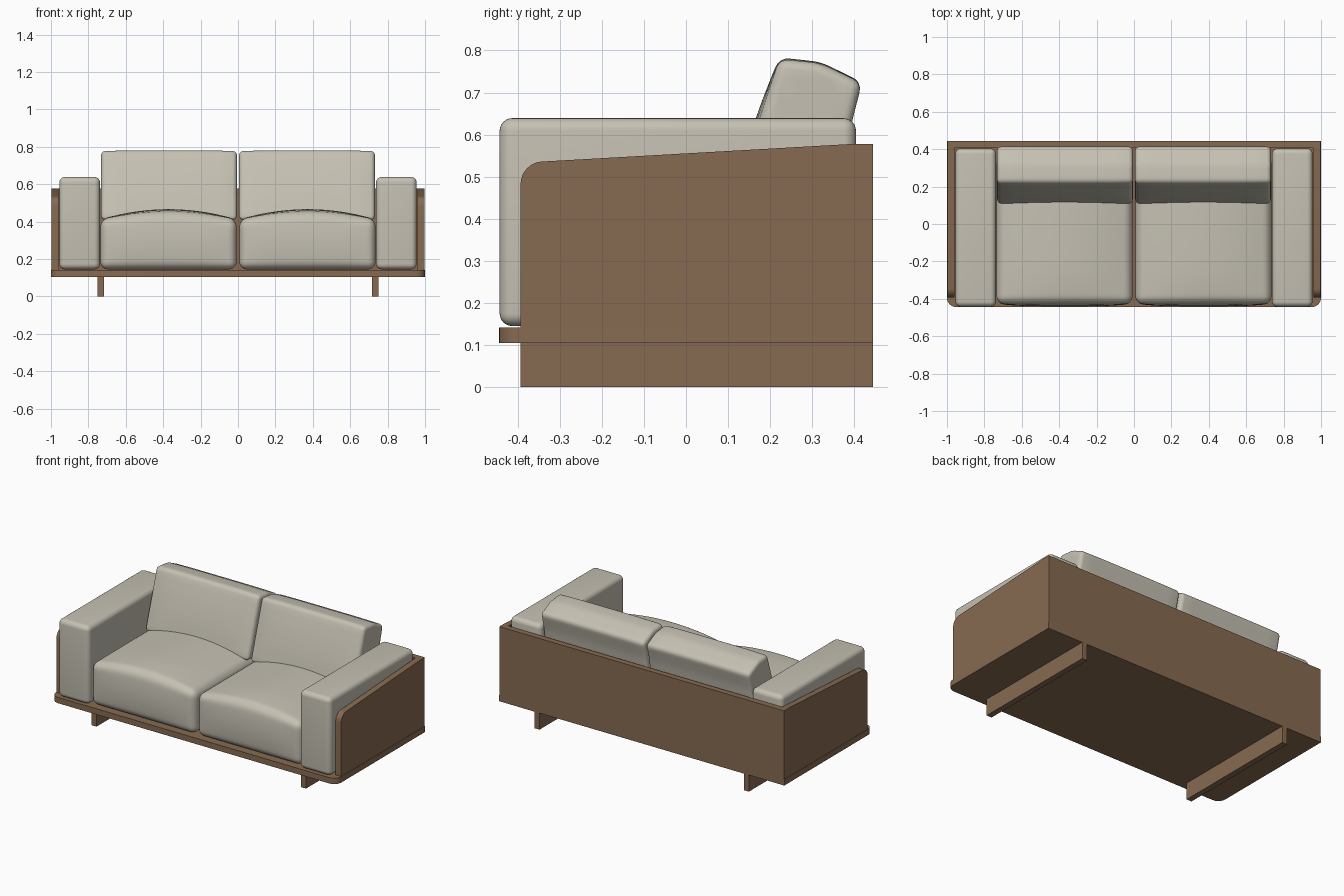
import bpy, bmesh, math
from mathutils import Vector

cube = bpy.data.objects.get("Cube")
if cube:
    bpy.data.objects.remove(cube, do_unlink=True)


def material(name, rgb):
    m = bpy.data.materials.new(name)
    m.use_nodes = True
    m.diffuse_color = (*rgb, 1)
    m.node_tree.nodes["Principled BSDF"].inputs["Base Color"].default_value = (*rgb, 1)
    return m


FABRIC = material("warm grey fabric", (0.56, 0.53, 0.45))
WOOD = material("brown wood", (0.24, 0.145, 0.083))


def prism(name, profile, axis, lo, hi, mat, radius=0.0, pick=None, segs=6, cuts=0, puff=None):
    """Extrude a 2D profile along x or z, round chosen edges, optionally puff it."""
    def place(a, b, t):
        return Vector((t, a, b)) if axis == "x" else Vector((a, b, t))
    bm = bmesh.new()
    rings = [[bm.verts.new(place(a, b, t)) for a, b in profile] for t in (lo, hi)]
    n = len(profile)
    for ring in rings:
        bm.faces.new(ring)
    for i in range(n):
        j = (i + 1) % n
        bm.faces.new((rings[0][i], rings[0][j], rings[1][j], rings[1][i]))
    bmesh.ops.recalc_face_normals(bm, faces=bm.faces)
    if radius:
        edges = [e for e in bm.edges if pick is None or pick(e)]
        bmesh.ops.bevel(bm, geom=edges, offset=radius, segments=segs, profile=0.5,
                        affect="EDGES", clamp_overlap=True)
    # Slice the soft parts so that they can bulge evenly
    if cuts:
        low = [min(v.co[k] for v in bm.verts) for k in range(3)]
        high = [max(v.co[k] for v in bm.verts) for k in range(3)]
        for k in range(3):
            no = Vector([float(k == q) for q in range(3)])
            for c in range(1, cuts):
                co = no * (low[k] + (high[k] - low[k]) * c / cuts)
                bmesh.ops.bisect_plane(bm, geom=bm.verts[:] + bm.edges[:] + bm.faces[:],
                                       plane_co=co, plane_no=no, dist=1e-5)
        for v in bm.verts:
            u = [2 * (v.co[k] - low[k]) / (high[k] - low[k]) - 1 for k in range(3)]
            v.co += Vector(puff(*u))
    mesh = bpy.data.meshes.new(name)
    bm.to_mesh(mesh)
    bm.free()
    mesh.materials.append(mat)
    ob = bpy.data.objects.new(name, mesh)
    bpy.context.collection.objects.link(ob)
    if radius:
        bpy.ops.object.select_all(action="DESELECT")
        ob.select_set(True)
        bpy.context.view_layer.objects.active = ob
        bpy.ops.object.shade_smooth_by_angle(angle=math.radians(35))
    return ob


def rect(a0, a1, b0, b1):
    return [(a0, b0), (a1, b0), (a1, b1), (a0, b1)]


def middle(e):
    return (e.verts[0].co + e.verts[1].co) / 2


def upright_front(e):
    d = e.verts[0].co - e.verts[1].co
    return abs(d.z) > 0.01 and abs(d.x) < 0.01 and middle(e).y < 0


def panel_corner(e):
    m = middle(e)
    return abs(e.verts[0].co.x - e.verts[1].co.x) > 0.01 and m.y < -0.3 and m.z > 0.4


def seat_puff(u, v, w):
    up = (w + 1) / 2
    crown = 0.055 * (1 - u * u) * (1 - 0.35 * v ** 4)
    front = -0.015 * (1 - u ** 4) * (1 - w * w) if v < 0 else 0
    return (0, front, crown * up)


def back_puff(u, v, w):
    bulge = (1 - u ** 4) * (1 - w * w)
    return (0, -0.012 * bulge if v < 0.3 else 0, 0.004 * (1 - u ** 4) * max(w, 0))


FRONT, BACK = -0.444, 0.444
BASE_LOW, BASE_TOP = 0.105, 0.142

# Wooden platform with rounded front corners, and back panel
prism("base_board", rect(-1, 1, FRONT, BACK), "z", BASE_LOW, BASE_TOP, WOOD,
      0.05, upright_front, 8)
prism("back_panel", rect(0.407, BACK, BASE_TOP, 0.578), "x", -0.96, 0.96, WOOD)

side_profile = [(-0.393, BASE_TOP), (BACK, BASE_TOP), (BACK, 0.578), (0.40, 0.578), (-0.393, 0.533)]
seat_profile = rect(-0.425, 0.36, 0.145, 0.412)
back_profile = [(0.105, 0.41), (0.222, 0.779), (0.32, 0.769), (0.418, 0.722), (0.392, 0.62), (0.36, 0.41)]

for s, side in ((-1, "right"), (1, "left")):
    def span(a, b):
        return sorted((s * a, s * b))

    # Wooden sides and runner legs
    prism(side + "_side_panel", side_profile, "x", *span(0.96, 0.998), WOOD, 0.05, panel_corner, 8)
    prism(side + "_leg", rect(-0.393, BACK, 0, BASE_LOW), "x", *span(0.716, 0.752), WOOD)

    # Upholstered arm, seat cushion and back cushion
    prism(side + "_arm", rect(-0.443, 0.404, 0.145, 0.639), "x", *span(0.738, 0.955), FABRIC, 0.03)
    prism(side + "_seat_cushion", seat_profile, "x", *span(0.008, 0.735), FABRIC, 0.04,
          cuts=14, puff=seat_puff)
    prism(side + "_back_cushion", back_profile, "x", *span(0.006, 0.732), FABRIC, 0.022,
          segs=4, cuts=8, puff=back_puff)
